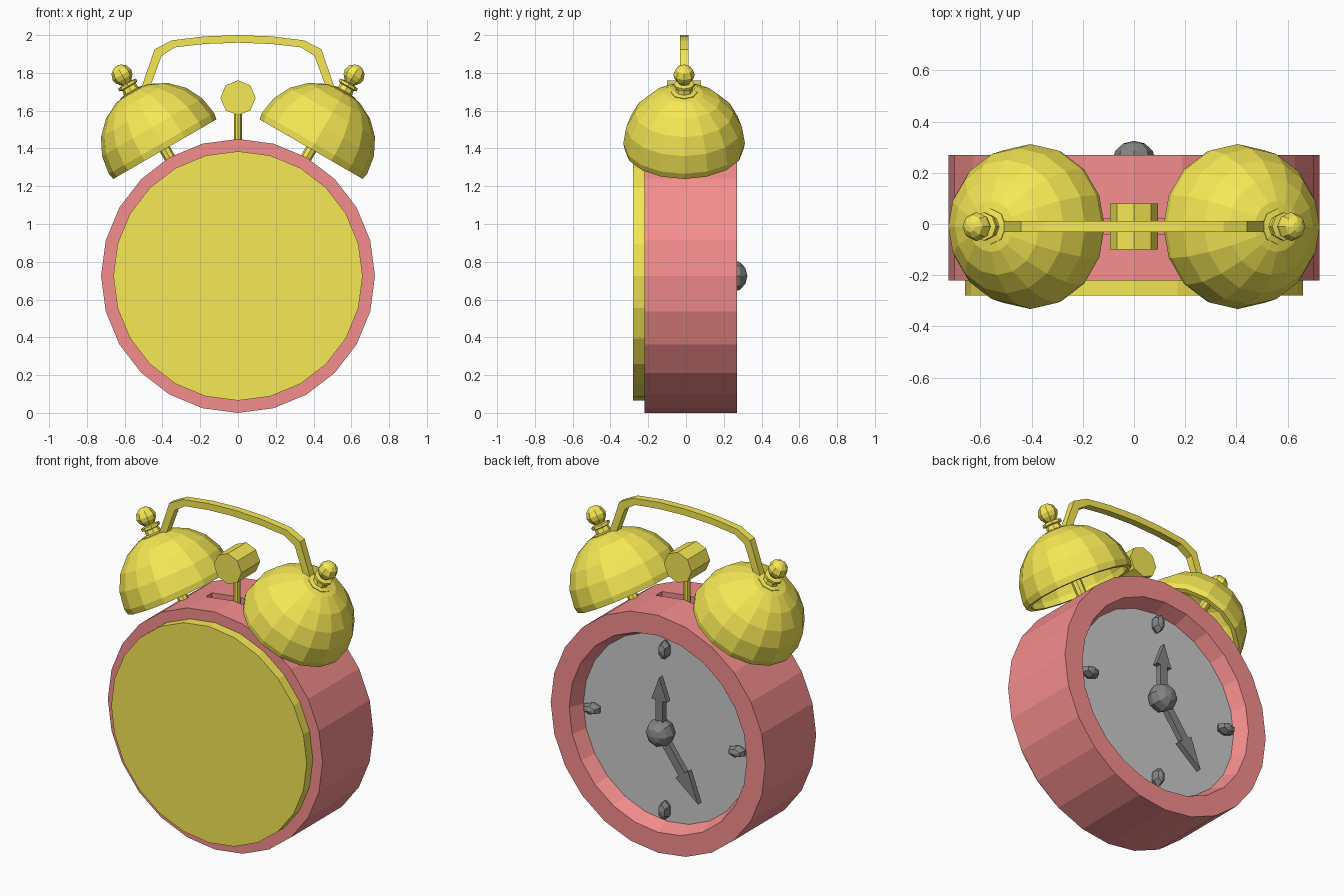
import bpy, bmesh, math
from mathutils import Vector, Matrix

if "Cube" in bpy.data.objects:
    bpy.data.objects.remove(bpy.data.objects["Cube"])


def material(name, rgb):
    m = bpy.data.materials.new(name)
    m.diffuse_color = (*rgb, 1)
    m.use_nodes = True
    m.node_tree.nodes["Principled BSDF"].inputs["Base Color"].default_value = m.diffuse_color
    return m


RED = material("red", (0.92, 0.27, 0.27))
GOLD = material("gold", (0.92, 0.81, 0.09))
BLACK = material("black", (0.23, 0.23, 0.23))
Y = Vector((0, 1, 0))
CENTRE = Vector((0, 0, 0.725))
YB = -0.01  # depth of bells, handle and hammer


def finish(name, bm, mat):
    bmesh.ops.remove_doubles(bm, verts=bm.verts, dist=1e-5)
    bmesh.ops.recalc_face_normals(bm, faces=bm.faces)
    me = bpy.data.meshes.new(name)
    bm.to_mesh(me)
    bm.free()
    if mat:
        me.materials.append(mat)
    ob = bpy.data.objects.new(name, me)
    bpy.context.collection.objects.link(ob)
    return ob


def lathe(name, profile, sides, origin, axis, mat=None):
    """Turn (radius, height) points around an axis; open ends get caps."""
    q = Vector(axis).to_track_quat('Z', 'Y')
    bm = bmesh.new()
    rings = []
    for r, h in profile:
        ring = []
        for i in range(sides):
            a = 2 * math.pi * i / sides
            p = Vector((r * math.cos(a), r * math.sin(a), h))
            ring.append(bm.verts.new(Vector(origin) + q @ p))
        rings.append(ring)
    for a, b in zip(rings, rings[1:]):
        for i in range(sides):
            j = (i + 1) % sides
            bm.faces.new((a[i], a[j], b[j], b[i]))
    for ring, (r, h) in ((rings[0], profile[0]), (rings[-1], profile[-1])):
        if r > 0:
            bm.faces.new(ring)
    return finish(name, bm, mat)


def slab(name, outline, y0, y1, mat):
    """Extrude an x-z outline in depth."""
    bm = bmesh.new()
    face = bm.faces.new([bm.verts.new((x, y0, z)) for x, z in outline])
    ext = bmesh.ops.extrude_face_region(bm, geom=[face])["geom"]
    for v in ext:
        if isinstance(v, bmesh.types.BMVert):
            v.co.y = y1
    return finish(name, bm, mat)


def ball(name, segs, rings, loc, scale, mat):
    bm = bmesh.new()
    bmesh.ops.create_uvsphere(bm, u_segments=segs, v_segments=rings, radius=1,
                              matrix=Matrix.Translation(loc) @ Matrix.Rotation(math.pi / 2, 4, 'X')
                              @ Matrix.Diagonal((scale[0], scale[2], scale[1], 1)))
    return finish(name, bm, mat)


# Case with recessed dial well, and the slot in its top
case = lathe("case", [(0.725, -0.22), (0.725, 0.27), (0.60, 0.27), (0.565, 0.178), (0, 0.178)],
             24, CENTRE, Y, RED)
cutter = slab("slot_cutter", [(-0.19, 1.36), (0.19, 1.36), (0.19, 1.6), (-0.19, 1.6)], -0.04, 0.02, None)
cutter.hide_render = True
cutter.hide_viewport = True
cut = case.modifiers.new("slot", 'BOOLEAN')
cut.object = cutter
cut.operation = 'DIFFERENCE'
lathe("cover", [(0.66, -0.28), (0.66, -0.22)], 24, CENTRE, Y, GOLD)
lathe("dial", [(0.566, 0.178), (0.566, 0.182)], 24, CENTRE, Y)

# Hour marks and centre hub
for k in range(4):
    a = k * math.pi / 2
    d = Vector((math.sin(a), 0, math.cos(a)))
    size = (0.035, 0.045, 0.06) if k % 2 == 0 else (0.06, 0.045, 0.035)
    ball(f"hour_mark_{k}", 6, 4, CENTRE + d * 0.49 + Y * 0.205, size, BLACK)
ball("hub", 8, 6, CENTRE + Y * 0.245, (0.085, 0.08, 0.085), BLACK)


# Arrow hands
def hand(name, direction, length, head):
    u = Vector(direction).normalized()
    n = Vector((-u.y, u.x))
    pts = [(0.025, 0), (0.025, length - head), (0.052, length - head), (0, length)]
    pts += [(-w, t) for w, t in pts[-2::-1]]
    out = [u * t + n * w for w, t in pts]
    slab(name, [(p.x, p.y + CENTRE.z) for p in out], 0.225, 0.26, BLACK)


hand("short_hand", (0, 1), 0.34, 0.14)
hand("long_hand", (-0.26, -0.36), 0.45, 0.19)

# Bells with posts and finials, on axes through the case centre
R, T = 0.322, 0.295
dome = [(R * math.cos(math.radians(a)), R * math.sin(math.radians(a))) for a in (72, 54, 36, 18, 0)]
inner = [(r * T / R, h * T / R) for r, h in reversed(dome)]
bell = [(0, R)] + dome + [(0.315, -0.035), (0.288, -0.035)] + inner + [(0, T)]
finial = [(0, 1.09), (0.07, 1.09), (0.07, 1.125), (0.045, 1.13), (0.04, 1.155), (0.055, 1.16),
          (0.055, 1.175), (0.03, 1.18), (0.05, 1.205), (0.057, 1.23), (0.045, 1.262), (0.022, 1.28), (0, 1.284)]
for side, label in ((-1, "left"), (1, "right")):
    axis = Vector((side * 0.5, 0, math.cos(math.radians(30))))
    base = CENTRE + Y * YB
    lathe(f"{label}_bell", bell, 16, base + axis * 0.81, axis, GOLD)
    lathe(f"{label}_post", [(0.03, 0.68), (0.03, 1.11)], 8, base, axis, GOLD)
    lathe(f"{label}_finial", finial, 8, base, axis, GOLD)

# Carrying handle: bent flat bar
outer = [(0.52, 1.695), (0.442, 1.925), (0.35, 1.972), (0.18, 1.993)]
under = [(0.475, 1.70), (0.405, 1.89), (0.335, 1.935), (0.18, 1.953)]
top = outer + [(0, 2.0)] + [(-x, z) for x, z in reversed(outer)]
low = under + [(0, 1.96)] + [(-x, z) for x, z in reversed(under)]
slab("handle", top + low[::-1], YB - 0.022, YB + 0.022, GOLD)

# Hammer on its stalk
lathe("hammer", [(0.093, -0.10), (0.093, 0.08)], 8, (0, 0, 1.668), Y, GOLD)
lathe("hammer_stalk", [(0.02, 1.36), (0.02, 1.62)], 8, (0, YB, 0), (0, 0, 1), GOLD)
